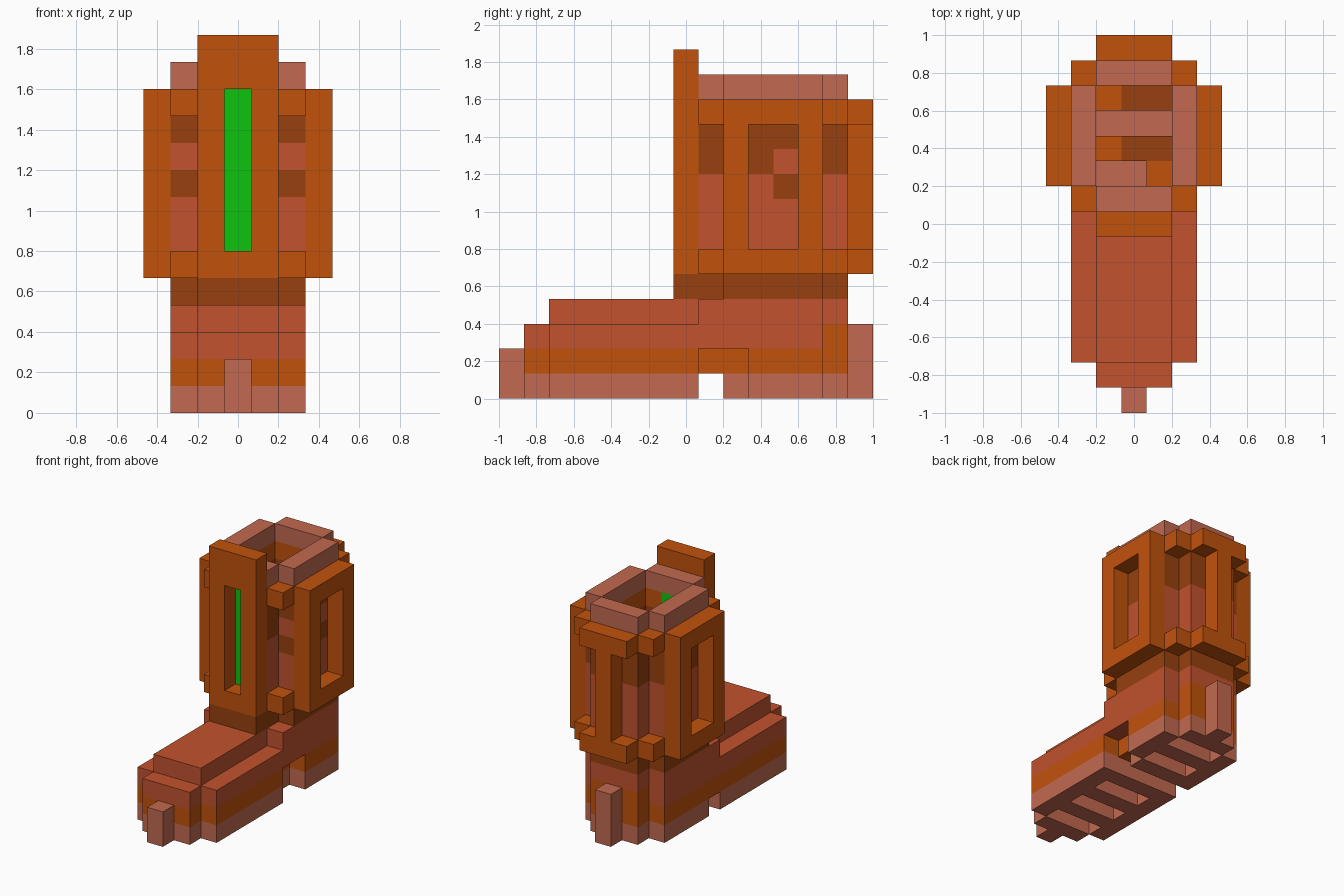
import bpy, bmesh
from mathutils import Vector

if "Cube" in bpy.data.objects:
    bpy.data.objects.remove(bpy.data.objects["Cube"], do_unlink=True)

U = 2 / 15  # size of one block


def linear(c):
    c /= 255
    return c / 12.92 if c <= 0.04045 else ((c + 0.055) / 1.055) ** 2.4


def material(name, *rgb):
    m = bpy.data.materials.new(name)
    col = [linear(c) for c in rgb] + [1]
    m.diffuse_color = col
    m.use_nodes = True
    m.node_tree.nodes["Principled BSDF"].inputs["Base Color"].default_value = col
    return m


MATS = {
    "pink": material("dusty pink", 194, 105, 80),
    "red": material("brick red", 194, 82, 45),
    "orange": material("burnt orange", 193, 82, 12),
    "brown": material("dark brown", 151, 64, 14),
    "green": material("bright green", 14, 196, 14),
}


def box(x, y, z):
    """Blocks in inclusive index ranges; x is centred, y runs front to back."""
    return {(i, j, k) for i in range(x[0], x[1] + 1)
            for j in range(y[0], y[1] + 1) for k in range(z[0], z[1] + 1)}


def ring(z):
    """Hollow leg outline without its corners."""
    return (box((-1, 1), (8, 8), z) | box((-1, 1), (13, 13), z)
            | box((-2, -2), (9, 12), z) | box((2, 2), (9, 12), z))


parts = {}


def part(name, cells, colour):
    parts[name] = (cells, colour if callable(colour) else lambda c: colour)


WIDE, MID, ONE = (-2, 2), (-1, 1), (0, 0)

# Sole with cross grooves, an arch gap and a notch on one side
sole = (box(MID, (1, 1), ONE) | box(WIDE, (2, 7), ONE)
        | box(WIDE, (9, 12), ONE) | box(MID, (13, 13), ONE))
for j in (2, 4, 6, 10, 12):
    sole -= box(MID, (j, j), ONE)
part("sole", sole - {(2, 9, 0)}, "pink")
part("toe_tab", box(ONE, (0, 0), (0, 1)), "pink")
part("heel_tab", box(ONE, (14, 14), (0, 2)), "pink")

# Welt, which also forms the ribbed inner floor
welt = box(MID, (1, 1), (1, 1)) | box(WIDE, (2, 12), (1, 1)) | box(MID, (13, 13), (1, 1))
welt -= box((2, 2), (8, 9), (1, 1)) | box((-1, 0), (9, 9), (1, 1)) | box(MID, (11, 11), (1, 1))
part("welt", welt, lambda c: "brown" if c[0] in (0, 1) and c[1] in (10, 12) else "orange")

# Foot upper, stepped in at the top, with an orange heel band
upper = (box(MID, (1, 1), (2, 2)) | box(WIDE, (2, 8), (2, 2))
         | box(MID, (2, 7), (3, 3)) | box(WIDE, (8, 8), (3, 3)) | ring((2, 3)))
part("foot_upper", upper, lambda c: "orange" if c[1] == 13 and c[2] == 2 else "red")

# Leg: ankle collar, patched wall and top rim
part("ankle_collar", ring((4, 4)) | box(MID, (7, 7), (4, 4)), "brown")


def leg_colour(c):
    i, j, k = c
    if i == 0 and j == 8 and k > 5:
        return "green"
    if k in (5, 11):
        return "orange"
    patch = 8 if abs(i) == 2 and j % 2 else 9
    return "brown" if k in (10, patch) else "red"


part("leg_wall", ring((5, 11)), leg_colour)
part("top_rim", ring((12, 12)), "pink")

# Raised plates around the leg
part("front_plate", box(MID, (7, 7), (5, 13)) - box(ONE, (7, 7), (6, 11)), "orange")
part("back_plate", box(MID, (14, 14), (5, 5)) | box(MID, (14, 14), (11, 11))
     | box(ONE, (14, 14), (6, 10)), "orange")
for side, s in (("left", 1), ("right", -1)):
    x = (3 * s, 3 * s)
    part(side + "_plate", box(x, (9, 12), (5, 11)) - box(x, (10, 11), (6, 10)), "orange")
    part(side + "_corner_blocks",
         {(2 * s, j, k) for j in (8, 13) for k in (5, 11)}, "orange")

# Turn the blocks of each part into a mesh of its exposed faces
filled = set().union(*(cells for cells, _ in parts.values()))
AXES = [Vector(v) for v in ((1, 0, 0), (0, 1, 0), (0, 0, 1))]


def build(name, cells, colour):
    bm = bmesh.new()
    names = sorted({colour(c) for c in cells})
    for c in sorted(cells):
        centre = Vector((c[0], c[1] - 7, c[2] + 0.5))
        for a in range(3):
            for s in (1, -1):
                n = AXES[a] * s
                if tuple(int(p + q) for p, q in zip(c, n)) in filled:
                    continue
                p, q = AXES[(a + 1) % 3] / 2, AXES[(a + 2) % 3] / 2 * s
                corners = (-p - q, p - q, p + q, -p + q)
                f = bm.faces.new([bm.verts.new((centre + n / 2 + v) * U) for v in corners])
                f.material_index = names.index(colour(c))
    bmesh.ops.remove_doubles(bm, verts=bm.verts, dist=0.001)
    mesh = bpy.data.meshes.new(name)
    bm.to_mesh(mesh)
    bm.free()
    for n in names:
        mesh.materials.append(MATS[n])
    bpy.context.collection.objects.link(bpy.data.objects.new(name, mesh))


for name, (cells, colour) in parts.items():
    build(name, cells, colour)
